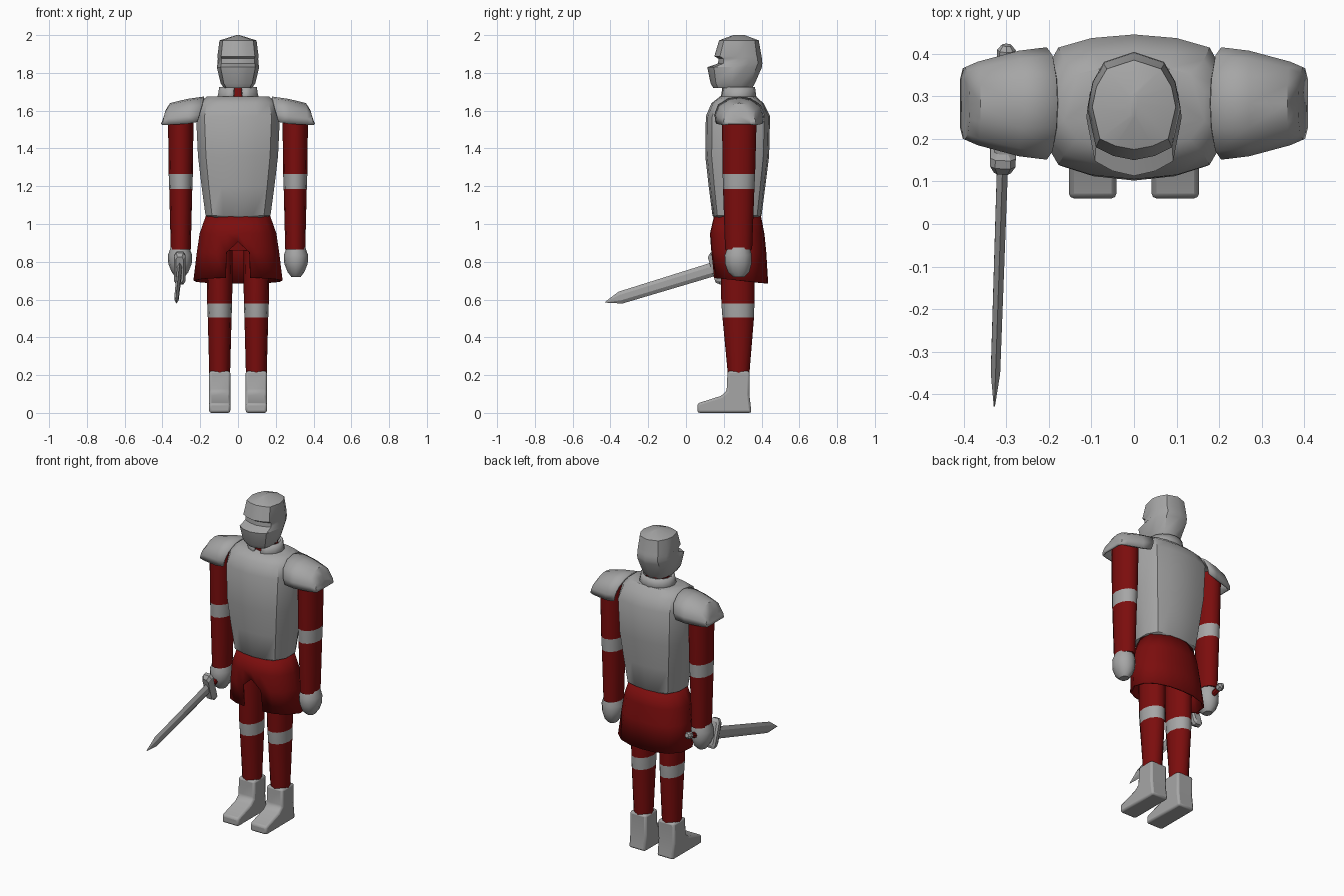
import bpy, bmesh, math
from mathutils import Matrix, Vector

if "Cube" in bpy.data.objects:
    bpy.data.objects.remove(bpy.data.objects["Cube"])


def material(name, rgb):
    m = bpy.data.materials.new(name)
    m.diffuse_color = (*rgb, 1)
    m.use_nodes = True
    m.node_tree.nodes["Principled BSDF"].inputs["Base Color"].default_value = m.diffuse_color
    return m


STEEL = material("steel grey", (0.38, 0.38, 0.38))
RED = material("deep red cloth", (0.2, 0.004, 0.004))


def finish(name, bm, mats, angle=40):
    """Turn a bmesh into an object with smooth shading and sharp creases."""
    bmesh.ops.recalc_face_normals(bm, faces=bm.faces)
    me = bpy.data.meshes.new(name)
    bm.to_mesh(me)
    bm.free()
    for m in mats:
        me.materials.append(m)
    me.shade_smooth()
    me.set_sharp_from_angle(angle=math.radians(angle))
    ob = bpy.data.objects.new(name, me)
    bpy.context.collection.objects.link(ob)
    return ob


def skin(bm, rows, closed=True, caps=True):
    """Bridge rows of points with quads; returns the vertex rows."""
    vr = [[bm.verts.new(p) for p in row] for row in rows]
    n = len(vr[0])
    for i in range(len(vr) - 1):
        for j in range(n if closed else n - 1):
            k = (j + 1) % n
            bm.faces.new((vr[i][j], vr[i][k], vr[i + 1][k], vr[i + 1][j]))
    if caps:
        bm.faces.new(vr[0])
        bm.faces.new(vr[-1])
    return vr


def mirrored(half):
    """Complete a half outline running from front centre to back centre."""
    return half + [(-u, v) for u, v in reversed(half[1:-1])]


def circle(n):
    return [(math.sin(2 * math.pi * i / n), -math.cos(2 * math.pi * i / n)) for i in range(n)]


def stack(rings, outline, cx=0):
    """Rings are (z, front y, back y, half width)."""
    return [[(cx + u * hw, (y0 + y1) / 2 + v * (y1 - y0) / 2, z) for u, v in outline]
            for z, y0, y1, hw in rings]


def loft(name, rings, outline, mats, cx=0, band=None):
    bm = bmesh.new()
    skin(bm, stack(rings, outline, cx))
    if band:  # faces inside the height band take the second material
        for f in bm.faces:
            f.material_index = int(band[0] < f.calc_center_median().z < band[1])
    return finish(name, bm, mats)


def thicken(ob, t):
    mod = ob.modifiers.new("thickness", "SOLIDIFY")
    mod.thickness = t
    mod.offset = -1


# Breastplate
chest = mirrored([(0, -1), (.45, -.94), (.8, -.8), (1, -.35), (1, .35), (.8, .82), (.45, .95), (0, 1)])
loft("breastplate", [(1.035, .15, .39, .15), (1.045, .14, .40, .172), (1.2, .12, .42, .193),
                     (1.36, .102, .44, .212), (1.57, .105, .445, .222), (1.64, .135, .41, .205),
                     (1.675, .18, .37, .165)], chest, [STEEL])

# Neck and split collar
loft("neck", [(1.62, .21, .35, .065), (1.8, .21, .35, .065)], circle(12), [RED])
bm = bmesh.new()
arc = [math.radians(14 + 332 * i / 14) for i in range(15)]
skin(bm, stack([(1.655, .175, .375, .115), (1.69, .185, .37, .105), (1.725, .19, .365, .1)],
               [(math.sin(a), -math.cos(a)) for a in arc]), closed=False, caps=False)
thicken(finish("collar", bm, [STEEL]), .015)

# Helmet with a jutting visor below the eye slot
head = mirrored([(0, -1), (.45, -.92), (.82, -.76), (1, -.05), (.9, .4), (.65, .8), (0, 1)])
loft("helmet", [(1.72, .145, .35, .075), (1.745, .13, .365, .092), (1.83, .113, .402, .112),
                (1.85, .17, .404, .108), (1.875, .172, .402, .107), (1.888, .15, .40, .109),
                (1.972, .175, .385, .098), (2.0, .25, .31, .008)], head, [STEEL])

# Skirt with an arched front opening
hips = mirrored([(0, -1), (.28, -.97), (.55, -.88), (.82, -.64), (1, -.1), (.93, .45),
                 (.7, .78), (.35, .96), (0, 1)])
bm = bmesh.new()
rows = skin(bm, stack([(1.05, .15, .395, .168), (.95, .127, .415, .203), (.85, .13, .425, .218),
                       (.70, .145, .435, .236)], hips), caps=False)
rows[2][0].co.z = .905
for v in rows[3]:
    v.co.z -= .1 * (v.co.y - .29)
bmesh.ops.delete(bm, geom=[f for f in rows[3][0].link_faces], context="FACES")
thicken(finish("skirt", bm, [RED]), .01)
loft("pelvis", [(.86, .2, .36, .15), (1.04, .17, .38, .16)], circle(12), [RED])

for s, side in ((-1, "right"), (1, "left")):
    # Shoulder guard: arched shell swept outwards
    bm = bmesh.new()
    rows = []
    for xt, xb, half, z0, z1 in ((.18, .215, .132, 1.54, 1.675), (.27, .27, .124, 1.53, 1.662),
                                 (.36, .37, .098, 1.525, 1.64), (.385, .402, .085, 1.525, 1.6),
                                 (.39, .408, .06, 1.53, 1.57)):
        arch = [(-.97, 0), (-1, .3), (-.85, .68), (-.45, .93), (0, 1),
                (.45, .93), (.85, .68), (1, .3), (.97, 0)]
        rows.append([(s * (xb + (xt - xb) * h), .283 + half * u, z0 + (z1 - z0) * h) for u, h in arch])
    vr = skin(bm, rows, closed=False, caps=False)
    bm.faces.new(vr[-1])
    thicken(finish(side + "_shoulder_guard", bm, [STEEL]), .012)

    # Arm with an elbow band
    loft(side + "_arm", [(.865, .207, .350, .053), (1.185, .196, .362, .061), (1.265, .194, .366, .064),
                         (1.6, .19, .375, .068)], circle(12), [RED, STEEL], s * .303, (1.185, 1.265))
    # Gauntlet
    loft(side + "_hand", [(.72, .25, .31, .025), (.745, .222, .335, .044), (.79, .206, .347, .062),
                          (.835, .205, .348, .064), (.875, .22, .338, .05)],
         circle(12), [STEEL], s * .307)
    # Leg with a knee band
    loft(side + "_leg", [(.2, .222, .335, .055), (.505, .193, .36, .063), (.58, .187, .362, .066),
                         (.95, .18, .365, .07)], circle(12), [RED, STEEL], s * .097, (.505, .58))

    # Boot: side profile extruded across the foot
    bm = bmesh.new()
    prof = [(.06, 0), (.06, .05), (.185, .09), (.215, .115), (.22, .222), (.337, .222), (.335, .1), (.347, 0)]
    skin(bm, [[(s * .097 + e * .056, y, z) for y, z in prof] for e in (-1, 1)])
    ob = finish(side + "_boot", bm, [STEEL], 50)
    bev = ob.modifiers.new("rounding", "BEVEL")
    bev.width = .012
    bev.segments = 2

# Sword built along local -Y, then placed in the right hand
back = Vector((.02, .59, .18)).normalized()
up = Vector((1, 0, 0)).cross(back).normalized()
across = back.cross(up)
pose = Matrix((across, back, up)).transposed().to_4x4()
pose.translation = (-.308, .16, .765)


def along(name, rings, outline, mat):
    """Rings are (distance along the sword, half thickness, half height)."""
    bm = bmesh.new()
    skin(bm, [[(u * a, y, v * b) for u, v in outline] for y, a, b in rings])
    bm.transform(pose)
    return finish(name, bm, [mat], 25)


hexagon = [(0, 1), (1, .45), (1, -.45), (0, -1), (-1, -.45), (-1, .45)]
along("blade", [(-.615, .0015, .002), (-.53, .011, .033), (.0, .013, .037)], hexagon, STEEL)
along("guard", [(-.025, .02, .07), (-.005, .03, .088), (.015, .03, .088), (.025, .02, .07)],
      [(1, .8), (.6, 1), (-.6, 1), (-1, .8), (-1, -.8), (-.6, -1), (.6, -1), (1, -.8)], STEEL)
along("grip", [(.02, .015, .018), (.24, .015, .018)], circle(8), RED)
along("pommel", [(.225, .012, .012), (.237, .022, .022), (.26, .022, .022), (.272, .012, .012)],
      circle(8), STEEL)
